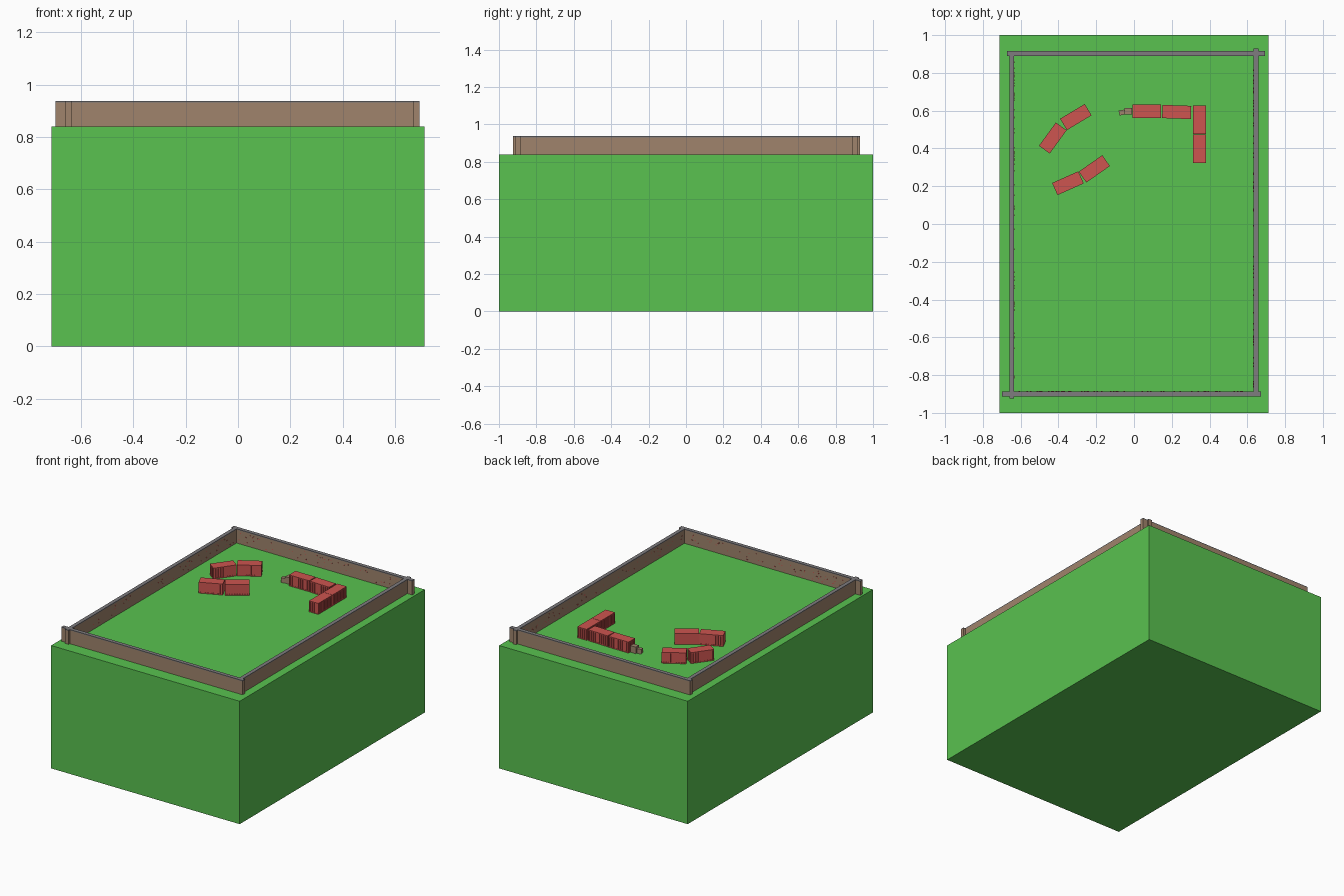
import bpy, bmesh, math, random
from mathutils import Matrix, Vector

if "Cube" in bpy.data.objects:
    bpy.data.objects.remove(bpy.data.objects["Cube"])
random.seed(4)
GROUND = 0.84
WALL_TOP = 0.931


def material(name, rgb):
    m = bpy.data.materials.new(name)
    m.use_nodes = True
    m.diffuse_color = (*rgb, 1)
    m.node_tree.nodes["Principled BSDF"].inputs["Base Color"].default_value = (*rgb, 1)
    return m


GREEN = material("grass green", (0.10, 0.54, 0.08))
BROWN = material("wall brown", (0.35, 0.23, 0.15))
GREY = material("coping grey", (0.21, 0.20, 0.21))
RED = material("container red", (0.61, 0.09, 0.08))


def add_box(bm, lo, hi):
    lo, hi = Vector(lo), Vector(hi)
    mat = Matrix.Translation((lo + hi) / 2) @ Matrix.Diagonal((*(hi - lo), 1))
    bmesh.ops.create_cube(bm, size=1, matrix=mat)


def finish(bm, name, mat):
    bmesh.ops.recalc_face_normals(bm, faces=bm.faces)
    mesh = bpy.data.meshes.new(name)
    bm.to_mesh(mesh)
    bm.free()
    mesh.materials.append(mat)
    ob = bpy.data.objects.new(name, mesh)
    bpy.context.collection.objects.link(ob)
    return ob


def box(name, lo, hi, mat):
    bm = bmesh.new()
    add_box(bm, lo, hi)
    return finish(bm, name, mat)


# Ground block
box("ground_block", (-0.713, -1, 0), (0.713, 1, GROUND), GREEN)

# Perimeter walls with a thin grey coping
walls = {
    "front": (-0.698, -0.912, 0.673, -0.886),
    "back": (-0.673, 0.890, 0.694, 0.916),
    "left": (0.632, -0.905, 0.658, 0.93),
    "right": (-0.660, -0.925, -0.634, 0.905),
}
for side, (x0, y0, x1, y1) in walls.items():
    box(side + "_wall", (x0, y0, GROUND), (x1, y1, WALL_TOP), BROWN)
    box(side + "_coping", (x0, y0, WALL_TOP), (x1, y1, WALL_TOP + 0.006), GREY)

# Small red bricks showing on the inner wall faces
bm = bmesh.new()
for side, (x0, y0, x1, y1) in walls.items():
    for i in range(55):
        z = random.uniform(GROUND + 0.01, WALL_TOP - 0.015)
        if side in ("front", "back"):
            x = random.uniform(-0.62, 0.62)
            y = y1 if side == "front" else y0
            add_box(bm, (x - 0.004, y - 0.001, z), (x + 0.004, y + 0.001, z + 0.004))
        else:
            y = random.uniform(-0.87, 0.87)
            x = x0 if side == "left" else x1
            add_box(bm, (x - 0.001, y - 0.004, z), (x + 0.001, y + 0.004, z + 0.004))
finish(bm, "wall_bricks", RED)


# Shipping containers: recessed body, roof, floor and upright ribs
def container(name, x, y, angle, length=0.152, width=0.07, height=0.075):
    a, b, rim = length / 2, width / 2, 0.006
    inset = 0.004
    bm = bmesh.new()
    add_box(bm, (-a + inset, -b + inset, rim), (a - inset, b - inset, height - rim))
    add_box(bm, (-a, -b, 0), (a, b, rim))
    add_box(bm, (-a, -b, height - rim), (a, b, height))
    for count, half, along_x in ((10, a, True), (5, b, False)):
        for i in range(count):
            c = -half + 0.004 + i * (2 * half - 0.008) / (count - 1)
            for s in (-1, 1):
                if along_x:
                    p, q = sorted((s * b, s * (b - inset)))
                    add_box(bm, (c - 0.004, p, rim), (c + 0.004, q, height - rim))
                else:
                    p, q = sorted((s * a, s * (a - inset)))
                    add_box(bm, (p, c - 0.004, rim), (q, c + 0.004, height - rim))
    ob = finish(bm, name, RED)
    ob.location = (x, y, GROUND)
    ob.rotation_euler.z = math.radians(angle)


placements = [
    (0.068, 0.597, 0), (0.226, 0.593, -2), (0.347, 0.552, 90), (0.347, 0.398, 90),
    (-0.430, 0.455, 54), (-0.308, 0.566, 31), (-0.350, 0.216, 24), (-0.210, 0.292, 35),
]
for i, (x, y, angle) in enumerate(placements):
    container(f"container_{i + 1}", x, y, angle)

# Small tractor unit in front of the first container
box("tractor_cab", (-0.050, 0.580, GROUND), (-0.010, 0.614, GROUND + 0.045), BROWN)
hood = box("tractor_hood", (-0.015, -0.013, 0), (0.015, 0.013, 0.032), BROWN)
hood.location = (-0.064, 0.590, GROUND)
hood.rotation_euler.z = math.radians(12)
